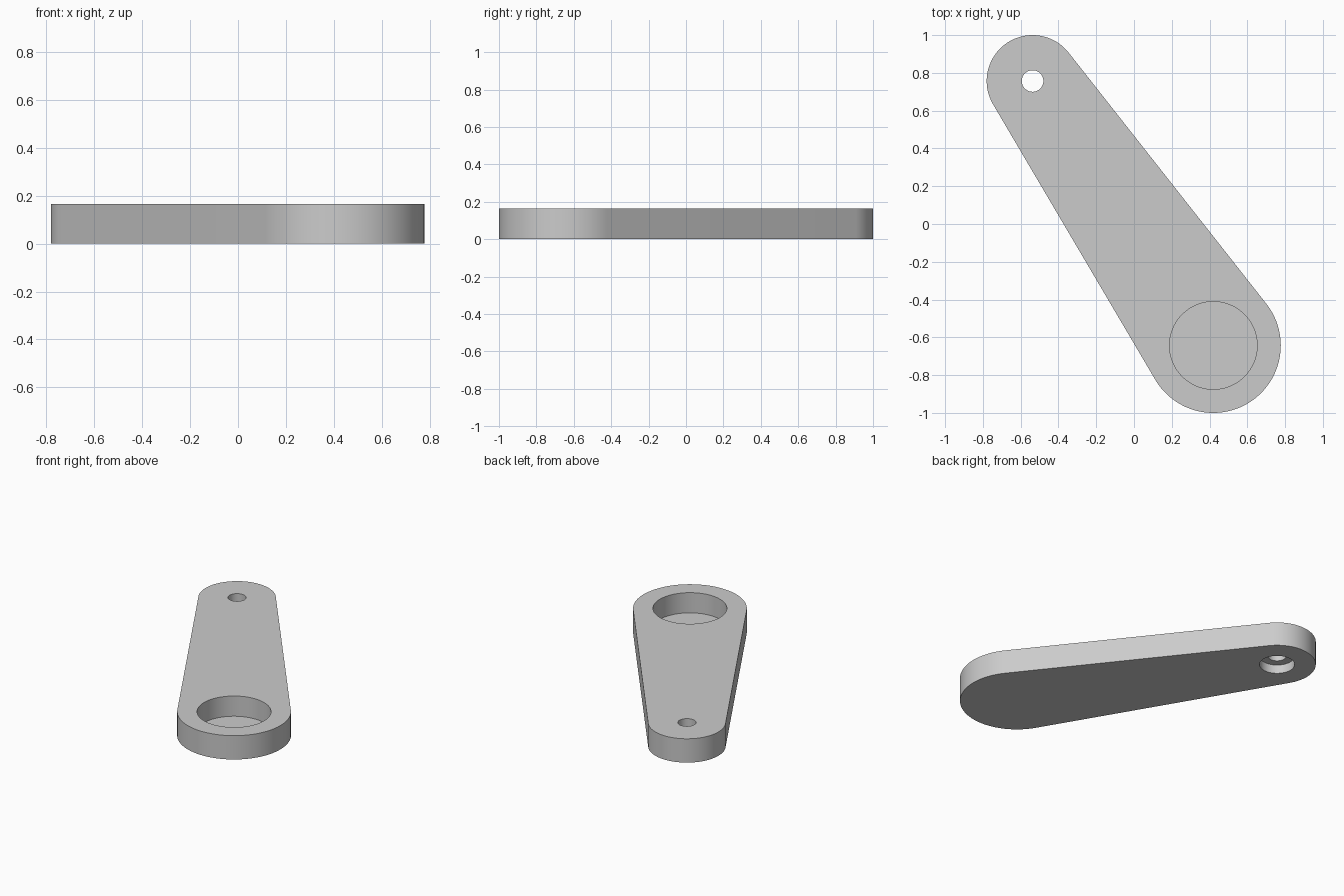
import bpy, bmesh
from math import acos, pi
from mathutils import Vector, Matrix

if "Cube" in bpy.data.objects:
    bpy.data.objects.remove(bpy.data.objects["Cube"], do_unlink=True)

HEIGHT = 0.165
BIG, BIG_R = Vector((0.42, -0.643)), 0.357
SMALL, SMALL_R = Vector((-0.537, 0.757)), 0.243

grey = bpy.data.materials.new("plain_grey")
grey.use_nodes = True
colour = (0.6, 0.6, 0.6, 1)
grey.diffuse_color = colour
grey.node_tree.nodes["Principled BSDF"].inputs["Base Color"].default_value = colour


def make_object(name, bm):
    mesh = bpy.data.meshes.new(name)
    bm.to_mesh(mesh)
    bm.free()
    mesh.materials.append(grey)
    obj = bpy.data.objects.new(name, mesh)
    bpy.context.collection.objects.link(obj)
    return obj


def arc(centre, radius, start, end, steps):
    """Points along an arc, angles measured from the arm's long axis."""
    axis = (SMALL - BIG).normalized()
    return [centre + radius * (Matrix.Rotation(start + (end - start) * i / steps, 2) @ axis)
            for i in range(steps + 1)]


def drill(target, name, centre, radius, bottom, top):
    """Cut a vertical round hole between two heights."""
    bm = bmesh.new()
    place = Matrix.Translation((centre.x, centre.y, (bottom + top) / 2))
    bmesh.ops.create_cone(bm, cap_ends=True, segments=96, radius1=radius,
                          radius2=radius, depth=top - bottom, matrix=place)
    cutter = make_object(name, bm)
    cutter.hide_render = True
    mod = target.modifiers.new(name, 'BOOLEAN')
    mod.operation, mod.solver, mod.object = 'DIFFERENCE', 'EXACT', cutter
    bpy.ops.object.modifier_apply(modifier=name)
    bpy.data.objects.remove(cutter, do_unlink=True)


# Tapered arm: two round ends joined by tangent lines
tangent = acos((BIG_R - SMALL_R) / (SMALL - BIG).length)
outline = (arc(BIG, BIG_R, tangent, 2 * pi - tangent, 64)
           + arc(SMALL, SMALL_R, -tangent, tangent, 56))
bm = bmesh.new()
face = bm.faces.new([bm.verts.new((p.x, p.y, 0)) for p in outline])
extruded = bmesh.ops.extrude_face_region(bm, geom=[face])
bmesh.ops.translate(bm, vec=(0, 0, HEIGHT),
                    verts=[v for v in extruded["geom"] if isinstance(v, bmesh.types.BMVert)])
bmesh.ops.recalc_face_normals(bm, faces=bm.faces)
arm = make_object("tapered_arm", bm)
bpy.context.view_layer.objects.active = arm
arm.select_set(True)

# Blind round pocket, through hole and its counterbore underneath
drill(arm, "large_pocket", BIG, 0.232, 0.025, HEIGHT + 0.1)
drill(arm, "pin_hole", SMALL, 0.057, -0.1, HEIGHT + 0.1)
drill(arm, "counterbore", SMALL, 0.11, -0.1, 0.06)

bpy.ops.object.shade_smooth_by_angle(angle=pi / 6)
